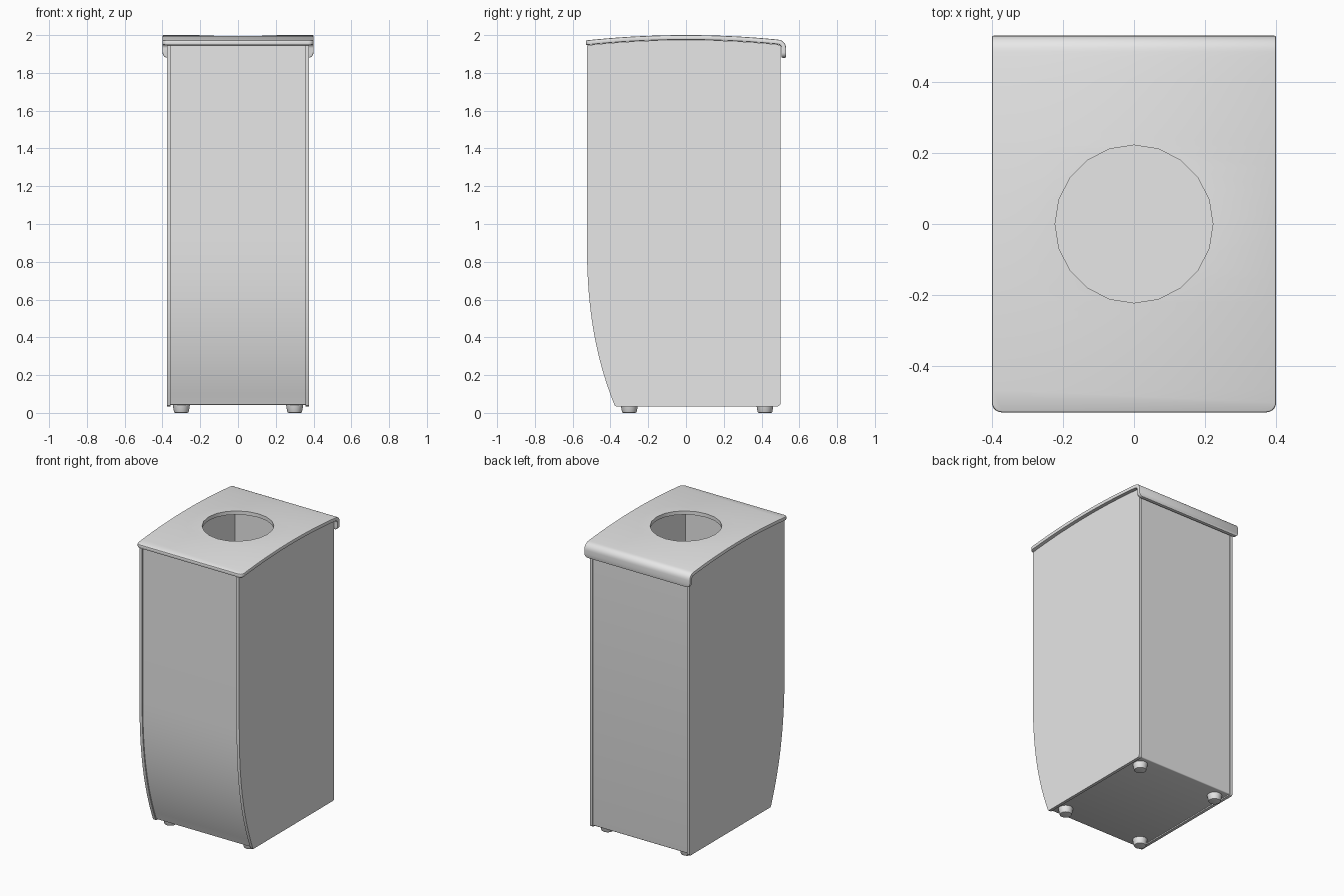
import bpy, bmesh, math
from mathutils import Vector

cube = bpy.data.objects.get("Cube")
if cube:
    bpy.data.objects.remove(cube, do_unlink=True)

grey = bpy.data.materials.new("light_grey_metal")
grey.use_nodes = True
colour = (0.8, 0.8, 0.8, 1)
grey.diffuse_color = colour
grey.node_tree.nodes["Principled BSDF"].inputs["Base Color"].default_value = colour


def finish(name, bm):
    """Turn a bmesh into an object with the shared material."""
    bmesh.ops.recalc_face_normals(bm, faces=bm.faces)
    mesh = bpy.data.meshes.new(name)
    bm.to_mesh(mesh)
    bm.free()
    mesh.materials.append(grey)
    obj = bpy.data.objects.new(name, mesh)
    bpy.context.collection.objects.link(obj)
    return obj


def select(obj):
    bpy.ops.object.select_all(action="DESELECT")
    obj.select_set(True)
    bpy.context.view_layer.objects.active = obj


def smooth(obj):
    select(obj)
    bpy.ops.object.shade_smooth_by_angle(angle=math.radians(35))


def prism(outline, x0, x1):
    """Extrude a (y, z) outline from x0 to x1."""
    bm = bmesh.new()
    face = bm.faces.new([bm.verts.new((x0, y, z)) for y, z in outline])
    new = bmesh.ops.extrude_face_region(bm, geom=[face])["geom"]
    verts = [v for v in new if isinstance(v, bmesh.types.BMVert)]
    bmesh.ops.translate(bm, verts=verts, vec=(x1 - x0, 0, 0))
    return bm


def inset(path, distance):
    """Shift an open path to its left along averaged normals."""
    result = []
    for i, p in enumerate(path):
        a, b = Vector(path[max(i - 1, 0)]), Vector(path[min(i + 1, len(path) - 1)])
        d = (b - a).normalized()
        result.append((p[0] - d.y * distance, p[1] + d.x * distance))
    return result


def lid_top(y):
    return 2 - 0.1 * y * y


THICK = 0.025

# Side profile: down the curved front, along the base, up the back
path = [(-0.525, 1.945), (-0.525, 0.95)]
for i in range(1, 21):
    t = i / 20
    path.append((-0.525 + 0.143 * t ** 2.5, 0.95 - 0.9 * t))
path += [(-0.378, 0.039), (-0.37, 0.035)]
for i in range(5):
    a = math.radians(-90 + 22.5 * i)
    path.append((0.485 + 0.015 * math.cos(a), 0.05 + 0.015 * math.sin(a)))
path.append((0.5, 1.945))

# Side panels, closed along the top by the curve of the lid
top_curve = [(y, lid_top(y) - THICK - 0.001) for y in [0.48 - 0.06 * i for i in range(17)]]
for side, name in ((1, "left_side_panel"), (-1, "right_side_panel")):
    smooth(finish(name, prism(path + top_curve, side * 0.357, side * 0.377)))

# Front, floor and back made from one folded sheet
sheet = inset(path, 0.008) + inset(path, 0.022)[::-1]
smooth(finish("wraparound_body", prism(sheet, -0.358, 0.358)))

# Lid: bowed sheet that rolls over the back edge
ys = [-0.53 + i / 16 for i in range(17)]


def bend(radius):
    angles = [math.radians(90 - 15 * i) for i in range(7)]
    return [(0.485 + radius * math.cos(a), 1.931 + radius * math.sin(a)) for a in angles]


outer = [(y, lid_top(y)) for y in ys] + bend(0.045) + [(0.53, 1.88)]
inner = [(y, lid_top(y) - THICK) for y in ys] + bend(0.02) + [(0.505, 1.88)]
bm = prism(outer + inner[::-1], -0.4, 0.4)

# Round the lid corners, then soften its rim
corners = []
for e in bm.edges:
    a, b = (v.co for v in e.verts)
    if abs(a.x - b.x) < 0.001:
        front = a.y < -0.529 and b.y < -0.529
        hook = a.z < 1.881 and b.z < 1.881
        if front or hook:
            corners.append(e)
bmesh.ops.bevel(bm, geom=corners, offset=0.028, segments=5, profile=0.5, affect="EDGES")
bmesh.ops.recalc_face_normals(bm, faces=bm.faces)
rim = [e for e in bm.edges if len(e.link_faces) == 2 and e.calc_face_angle() > math.radians(50)]
bmesh.ops.bevel(bm, geom=rim, offset=0.005, segments=2, profile=0.5,
                affect="EDGES", clamp_overlap=True)
lid = finish("lid", bm)

# Round opening in the lid
bm = bmesh.new()
bmesh.ops.create_cone(bm, cap_ends=True, segments=20, radius1=0.222, radius2=0.222, depth=0.3)
bmesh.ops.translate(bm, verts=bm.verts, vec=(0, 0, 1.98))
cutter = finish("opening_cutter", bm)
cutter.hide_render = True
cut = lid.modifiers.new("opening", "BOOLEAN")
cut.operation = "DIFFERENCE"
cut.solver = "EXACT"
cut.object = cutter
select(lid)
bpy.ops.object.modifier_apply(modifier=cut.name)
bpy.data.objects.remove(cutter, do_unlink=True)
smooth(lid)

# Four tapered feet
for x, side in ((0.3, "left"), (-0.3, "right")):
    for y, end in ((-0.3, "front"), (0.418, "back")):
        bm = bmesh.new()
        bmesh.ops.create_cone(bm, cap_ends=True, segments=24, radius1=0.038, radius2=0.046, depth=0.044)
        bmesh.ops.translate(bm, verts=bm.verts, vec=(x, y, 0.022))
        base = [e for e in bm.edges if all(v.co.z < 0.001 for v in e.verts)]
        bmesh.ops.bevel(bm, geom=base, offset=0.006, segments=2, profile=0.5, affect="EDGES")
        smooth(finish(f"{end}_{side}_foot", bm))
